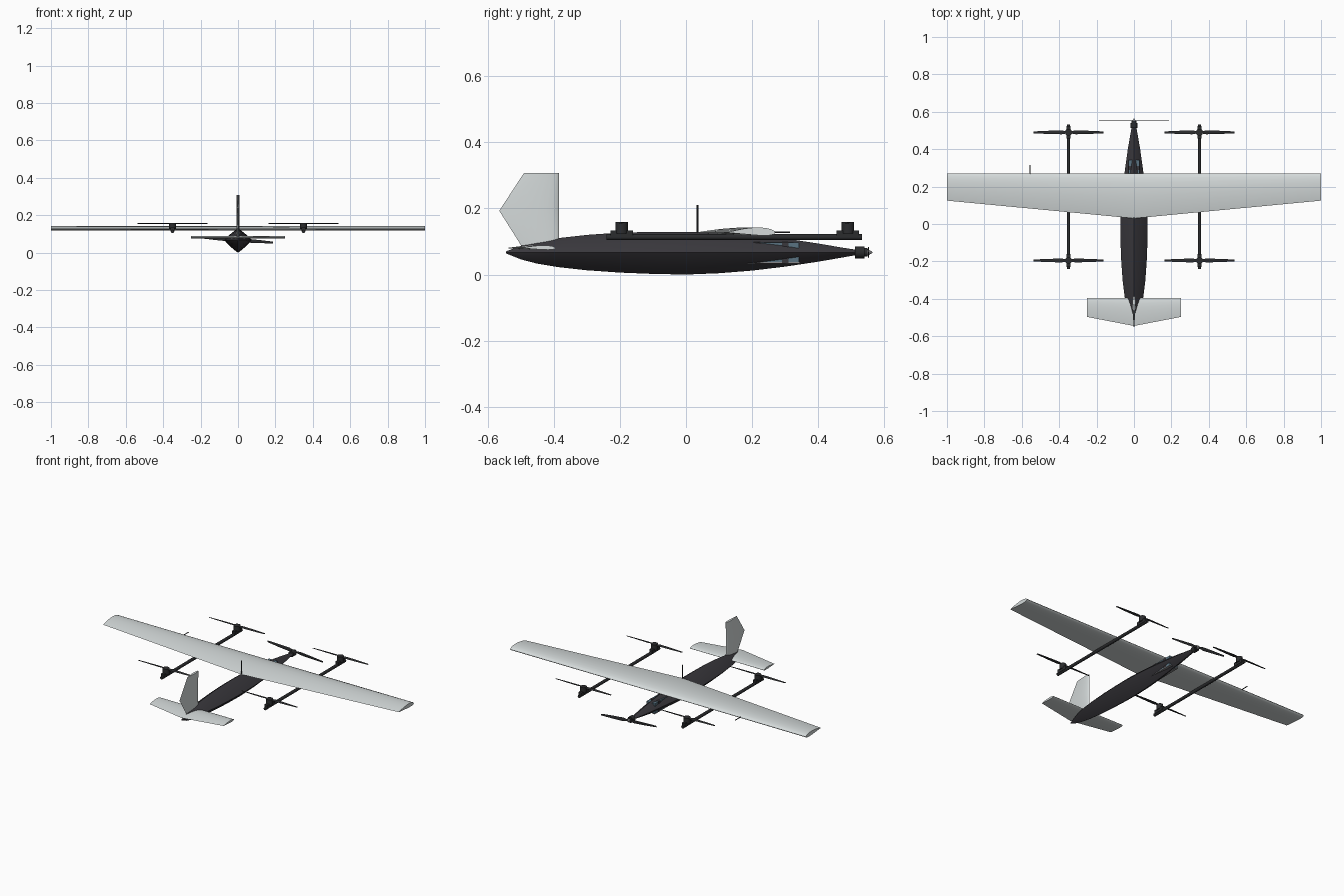
import bpy, bmesh, math
from mathutils import Matrix, Vector

if "Cube" in bpy.data.objects:
    bpy.data.objects.remove(bpy.data.objects["Cube"])


def material(name, rgb):
    m = bpy.data.materials.new(name)
    m.diffuse_color = (*rgb, 1)
    m.use_nodes = True
    m.node_tree.nodes["Principled BSDF"].inputs["Base Color"].default_value = m.diffuse_color
    return m


WHITE = material("pale_grey", (0.66, 0.70, 0.70))
DARK = material("charcoal", (0.042, 0.040, 0.047))
BLACK = material("black_carbon", (0.024, 0.025, 0.027))
BLUE = material("blue_glass", (0.10, 0.17, 0.22))
METAL = material("metal", (0.25, 0.25, 0.26))


def finish(name, bm, mat, angle=None):
    bmesh.ops.recalc_face_normals(bm, faces=bm.faces)
    me = bpy.data.meshes.new(name)
    bm.to_mesh(me)
    bm.free()
    ob = bpy.data.objects.new(name, me)
    bpy.context.collection.objects.link(ob)
    me.materials.append(mat)
    if angle:
        bpy.ops.object.select_all(action='DESELECT')
        ob.select_set(True)
        bpy.context.view_layer.objects.active = ob
        bpy.ops.object.shade_smooth_by_angle(angle=math.radians(angle))
    return ob


def loft(name, sections, mat, angle=35):
    """Skin closed rings of equal point count and cap both ends."""
    bm = bmesh.new()
    rings = [[bm.verts.new(p) for p in s] for s in sections]
    n = len(rings[0])
    for a, b in zip(rings, rings[1:]):
        for i in range(n):
            j = (i + 1) % n
            bm.faces.new((a[i], a[j], b[j], b[i]))
    bm.faces.new(rings[0])
    bm.faces.new(rings[-1])
    return finish(name, bm, mat, angle)


def box(name, lo, hi, mat):
    bm = bmesh.new()
    lo, hi = Vector(lo), Vector(hi)
    bmesh.ops.create_cube(bm, size=1, matrix=Matrix.Translation((lo + hi) / 2)
                          @ Matrix.Diagonal((*(hi - lo), 1)))
    return finish(name, bm, mat)


def rod(name, a, b, r1, mat, r2=None, seg=16):
    a, b = Vector(a), Vector(b)
    d = b - a
    bm = bmesh.new()
    bmesh.ops.create_cone(bm, cap_ends=True, segments=seg, radius1=r1,
                          radius2=r1 if r2 is None else r2, depth=d.length,
                          matrix=Matrix.Translation((a + b) / 2)
                          @ d.to_track_quat('Z', 'Y').to_matrix().to_4x4())
    return finish(name, bm, mat, 35)


def airfoil(lead, trail, thick, camber):
    """Ring of (chord position, height) from trailing edge over the top and back."""
    n = 10
    pts = []
    for k in range(2 * n):
        t = 0.5 * (1 + math.cos(math.pi * k / n))
        half = 5 * thick * (0.2969 * math.sqrt(max(t, 0)) - 0.126 * t - 0.3516 * t ** 2
                            + 0.2843 * t ** 3 - 0.1036 * t ** 4)
        h = camber * 4 * t * (1 - t) + (half if k <= n else -half)
        pts.append((lead + (trail - lead) * t, h))
    return pts


def surface(name, stations, z, thick, camber):
    """Horizontal flying surface from (x, leading y, trailing y) stations."""
    return loft(name, [[(x, y, z + h) for y, h in airfoil(le, te, thick, camber)]
                       for x, le, te in stations], WHITE)


# Fuselage: soft diamond sections (y, half width, top, bottom)
MID = 0.067
hull = [(-0.545, 0.003, 0.070, 0.064), (-0.50, 0.018, 0.087, 0.046),
        (-0.45, 0.035, 0.099, 0.033), (-0.39, 0.050, 0.110, 0.023),
        (-0.30, 0.061, 0.120, 0.013), (-0.20, 0.068, 0.127, 0.006),
        (-0.10, 0.072, 0.129, 0.002), (0.0, 0.073, 0.129, 0.0),
        (0.10, 0.069, 0.126, 0.004), (0.20, 0.060, 0.120, 0.012),
        (0.30, 0.047, 0.109, 0.024), (0.40, 0.033, 0.094, 0.039),
        (0.47, 0.021, 0.082, 0.051), (0.515, 0.013, 0.075, 0.059)]


def hull_ring(y, w, top, bot, n=16, e=1.12):
    ring = []
    for k in range(n):
        a = 2 * math.pi * k / n
        c, s = math.cos(a), math.sin(a)
        x = w * math.copysign(abs(c) ** (2 / e), c)
        v = math.copysign(abs(s) ** (2 / e), s)
        ring.append((x, y, MID + v * ((top - MID) if s > 0 else (MID - bot))))
    return ring


loft("fuselage", [hull_ring(*h) for h in hull], DARK, 30)

# Payload bay whose corners break through the tapering hull
box("payload_bay", (-0.029, 0.17, 0.036), (0.029, 0.342, 0.097), BLUE)
for i, (y0, y1) in enumerate(((0.205, 0.225), (0.29, 0.31))):
    box(f"bay_band_{i}", (-0.030, y0, 0.035), (0.030, y1, 0.098), DARK)
for s in (-1, 1):
    box("bay_rail", (s * 0.022 - 0.008, 0.17, 0.034), (s * 0.022 + 0.008, 0.345, 0.038), METAL)

# Main wing and tailplane
surface("main_wing", [(-1, 0.27, 0.125), (0, 0.27, 0.03), (1, 0.27, 0.125)], 0.127, 0.024, 0.004)
surface("tailplane", [(-0.25, -0.395, -0.497), (0, -0.395, -0.545), (0.25, -0.395, -0.497)],
        0.080, 0.013, 0.002)

# Upright fin
loft("fin", [[(h, y, z) for y, h in airfoil(-0.385, te, 0.014, 0)]
             for z, te in ((0.085, -0.497), (0.193, -0.565), (0.308, -0.49))], WHITE)


def propeller(name, centre, rot, length=0.187):
    """Two twisted, tapering blades along local x, spinning about local z."""
    m = Matrix.Translation(centre) @ rot
    stations = [(-1, 0.010), (-0.6, 0.017), (-0.2, 0.021), (-0.06, 0.012),
                (0.06, 0.012), (0.2, 0.021), (0.6, 0.017), (1, 0.010)]
    rings = []
    for t, chord in stations:
        pitch = math.radians(8) * (1 if t > 0 else -1)
        rings.append([m @ Vector((t * length, u * math.cos(pitch) - v * math.sin(pitch),
                                  u * math.sin(pitch) + v * math.cos(pitch)))
                      for u, v in ((-chord / 2, 0), (0, 0.0018), (chord / 2, 0), (0, -0.0018))])
    loft(name, rings, BLACK, 35)


# Lift booms with a motor and rotor at each end
for side, x in (("left", -0.35), ("right", 0.35)):
    rod(f"{side}_boom", (x, -0.24, 0.1135), (x, 0.533, 0.1135), 0.009, BLACK)
    for end, y in (("rear", -0.195), ("front", 0.49)):
        box(f"{side}_{end}_motor_mount", (x - 0.011, y - 0.034, 0.112),
            (x + 0.011, y + 0.034, 0.134), BLACK)
        rod(f"{side}_{end}_motor", (x, y, 0.125), (x, y, 0.159), 0.019, BLACK)
        propeller(f"{side}_{end}_rotor", (x, y, 0.156), Matrix.Identity(4))

# Nose motor, propeller and spinner
rod("nose_motor", (0, 0.512, MID), (0, 0.54, MID), 0.018, BLACK)
rod("nose_hub", (0, 0.54, MID), (0, 0.55, MID), 0.013, BLACK)
rod("spinner", (0, 0.548, MID), (0, 0.565, MID), 0.011, METAL, 0.001)
propeller("nose_propeller", (0, 0.552, MID),
          Matrix.Rotation(math.radians(4), 4, 'Y') @ Matrix.Rotation(math.radians(90), 4, 'X'))

# Aerial on the wing and air-speed probe ahead of it
rod("aerial", (0, 0.035, 0.12), (0, 0.035, 0.21), 0.0025, BLACK, seg=8)
rod("airspeed_probe", (-0.555, 0.20, 0.128), (-0.555, 0.315, 0.128), 0.0025, BLACK, seg=8)
